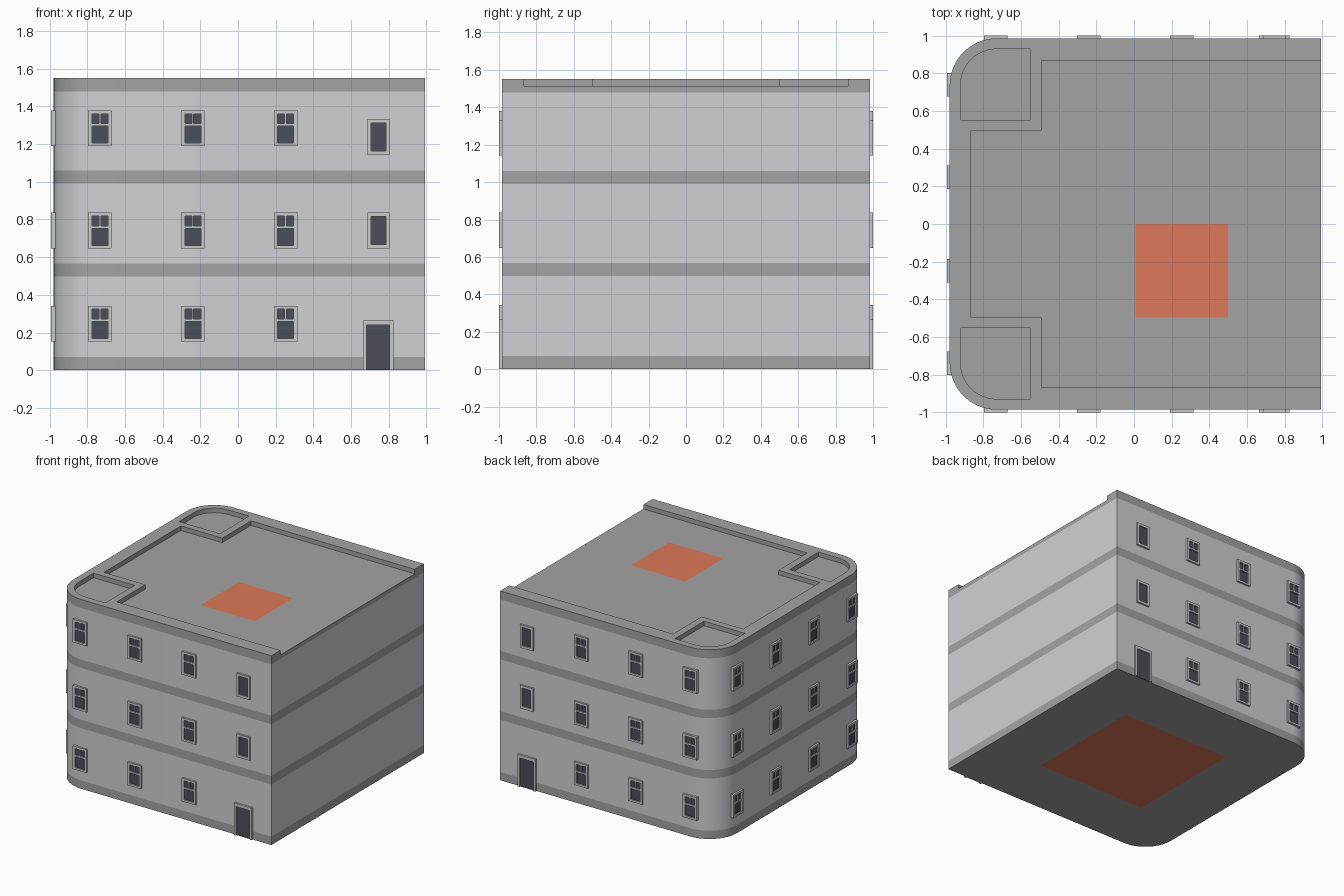
import bpy, bmesh
from math import pi, cos, sin

if "Cube" in bpy.data.objects:
    bpy.data.objects.remove(bpy.data.objects["Cube"])

X0, X1, Y, TOP, FLOOR = -0.978, 0.992, 0.985, 1.55, 1.513


def material(name, *rgb):
    m = bpy.data.materials.new(name)
    m.diffuse_color = (*rgb, 1)
    m.use_nodes = True
    m.node_tree.nodes["Principled BSDF"].inputs["Base Color"].default_value = m.diffuse_color
    return m


BAND = material("band_grey", 0.37, 0.37, 0.37)
WALL = material("wall_light", 0.64, 0.64, 0.67)
FRAME = material("frame_grey", 0.54, 0.55, 0.56)
GLASS = material("dark_glass", 0.07, 0.075, 0.10)
ORANGE = material("orange", 0.73, 0.19, 0.10)


def finish(bm, name, mats):
    bmesh.ops.recalc_face_normals(bm, faces=bm.faces)
    me = bpy.data.meshes.new(name)
    bm.to_mesh(me)
    bm.free()
    for m in mats:
        me.materials.append(m)
    return me


def add(name, me, loc=(0, 0, 0), turn=0):
    ob = bpy.data.objects.new(name, me)
    ob.location, ob.rotation_euler = loc, (0, 0, turn)
    bpy.context.collection.objects.link(ob)
    return ob


def arc(cx, cy, r, a, n=20):
    return [(cx + r * cos(a + pi / 2 * i / n), cy + r * sin(a + pi / 2 * i / n)) for i in range(n + 1)]


def stack(name, outline, levels, mats):
    """Extrude an outline through levels; side material alternates 0, 1, 0, ..."""
    bm = bmesh.new()
    rings = [[bm.verts.new((x, y, z)) for x, y in outline] for z in levels]
    n = len(outline)
    for k in range(len(levels) - 1):
        for i in range(n):
            j = (i + 1) % n
            f = bm.faces.new((rings[k][i], rings[k][j], rings[k + 1][j], rings[k + 1][i]))
            f.material_index = k % 2
    bm.faces.new(rings[0])
    bm.faces.new(rings[-1])
    return add(name, finish(bm, name, mats))


# Main block with rounded left corners and flush floor bands
R = 0.25
outline = [(X1, -Y), (X1, Y)] + arc(X0 + R, Y - R, R, pi / 2) + arc(X0 + R, -Y + R, R, pi)
body = stack("building_body", outline,
             [0.002, 0.07, 0.497, 0.567, 0.99, 1.06, 1.48, TOP], [BAND, WALL])

# Roof recess (open on the right) and two corner pockets
recess = [(1.2, -0.867), (1.2, 0.867), (-0.49, 0.867), (-0.49, 0.497), (-0.865, 0.497),
          (-0.865, -0.497), (-0.49, -0.497), (-0.49, -0.867)]
r = 0.19
pocket = [(-0.55, 0.553), (-0.55, 0.928)] + arc(-0.92 + r, 0.928 - r, r, pi / 2) + [(-0.92, 0.553)]
shapes = [recess, pocket, [(x, -y) for x, y in reversed(pocket)]]
bpy.context.view_layer.objects.active = body
for s in shapes:
    cutter = stack("roof_cutter", s, [FLOOR, 1.7], [BAND])
    cutter.hide_render = True
    mod = body.modifiers.new("cut", 'BOOLEAN')
    mod.operation, mod.solver, mod.object = 'DIFFERENCE', 'EXACT', cutter
    bpy.ops.object.modifier_apply(modifier=mod.name)
    bpy.data.objects.remove(cutter)
body.select_set(True)
bpy.ops.object.shade_smooth_by_angle(angle=pi / 6)


# Windows and doors: frame bars around recessed dark glass
def box(bm, x0, x1, y0, z0, z1, mi):
    v = bmesh.ops.create_cube(bm, size=1)["verts"]
    for p in v:
        p.co = (x1 if p.co.x > 0 else x0, 0.02 if p.co.y > 0 else y0, z1 if p.co.z > 0 else z0)
    for f in {f for p in v for f in p.link_faces}:
        f.material_index = mi


def opening(name, w, h, side, top, sill, sash=False):
    bm = bmesh.new()
    a, b, out = w / 2, w / 2 - side, -0.015
    box(bm, -a, -b, out, 0, h, 0)
    box(bm, b, a, out, 0, h, 0)
    box(bm, -b, b, out, h - top, h, 0)
    if sill:
        box(bm, -b, b, out, 0, sill, 0)
    if sash:
        box(bm, -b, b, out, 0.106, 0.119, 0)
        box(bm, -0.005, 0.005, out, 0.119, h - top, 0)
    box(bm, -b, b, -0.005, sill, h - top, 1)
    return finish(bm, name, [FRAME, GLASS])


sash = opening("sash_window", 0.125, 0.19, 0.02, 0.018, 0.016, True)
plain = opening("single_window", 0.118, 0.19, 0.019, 0.02, 0.02)
door = opening("door", 0.162, 0.263, 0.019, 0.026, 0)
FLOORS = (0.152, 0.647, 1.189)

for side, yy, turn in (("front", -Y, 0), ("back", Y, pi)):
    for z in FLOORS:
        for x in (-0.733, -0.24, 0.253):
            add(side + "_window", sash, (x, yy, z), turn)
    for z in (0.647, 1.143):
        add(side + "_stair_window", plain, (0.745, yy, z), turn)
    add(side + "_door", door, (0.743, yy, 0.002), turn)
for z in FLOORS:
    for y in (-0.74, -0.247, 0.247, 0.74):
        add("left_window", sash, (X0, y, z), -pi / 2)


# Flat orange patches on the roof and underside
def patch(name, x0, x1, y0, y1, z, up):
    bm = bmesh.new()
    pts = [(x0, y0, z), (x1, y0, z), (x1, y1, z), (x0, y1, z)]
    bm.faces.new([bm.verts.new(p) for p in (pts if up else pts[::-1])])
    me = bpy.data.meshes.new(name)
    bm.to_mesh(me)
    bm.free()
    me.materials.append(ORANGE)
    add(name, me)


patch("roof_patch", 0.007, 0.5, -0.495, 0, FLOOR + 0.001, True)
patch("underside_patch", -0.487, 0.5, -0.495, 0.495, 0, False)
